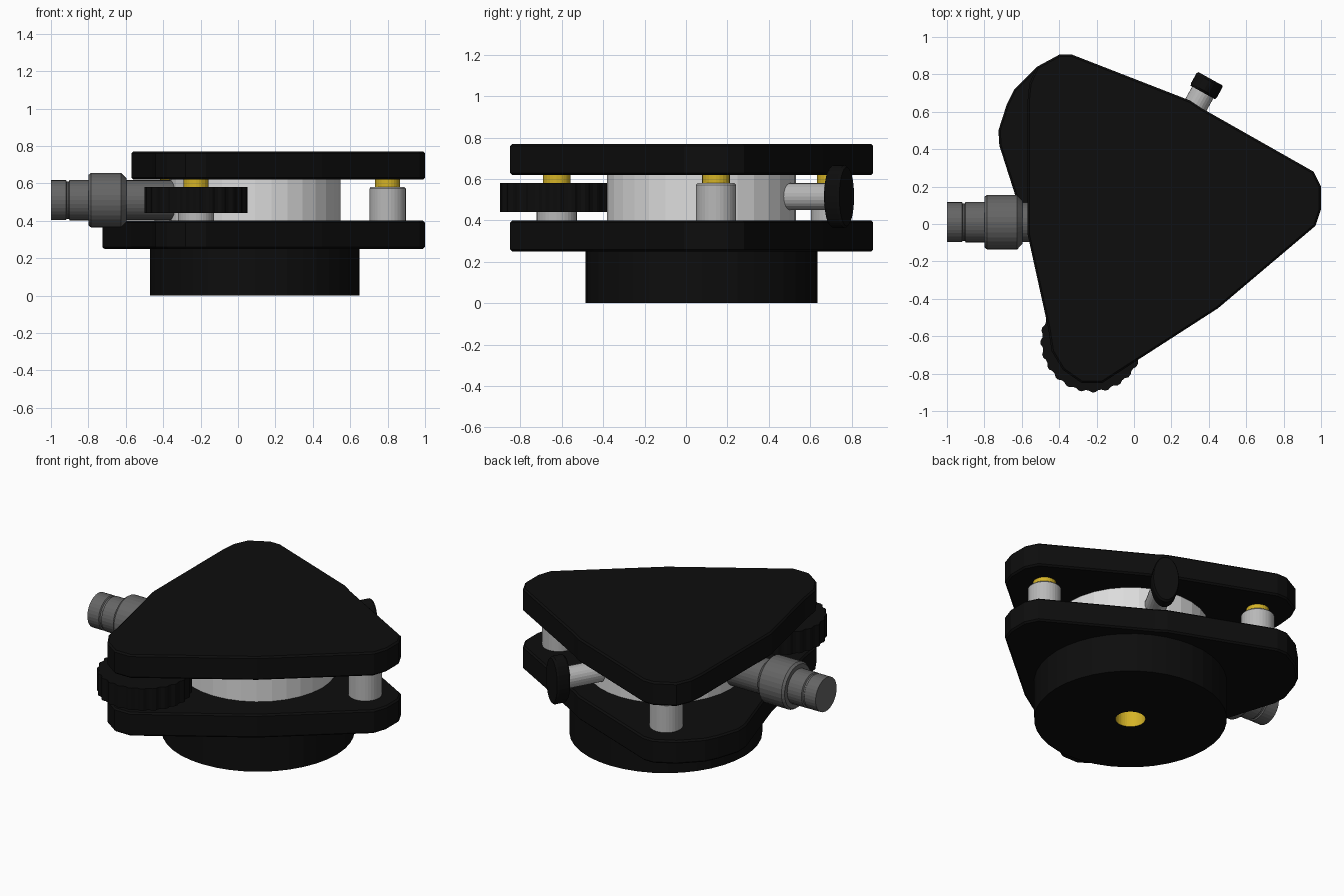
import bpy, math
from mathutils import Vector, Matrix

if "Cube" in bpy.data.objects:
    bpy.data.objects.remove(bpy.data.objects["Cube"])


def mat(name, r, g, b):
    m = bpy.data.materials.new(name)
    m.diffuse_color = (r, g, b, 1)
    m.use_nodes = True
    m.node_tree.nodes["Principled BSDF"].inputs["Base Color"].default_value = m.diffuse_color
    return m


BLACK = mat("black", 0.004, 0.004, 0.004)
SILVER = mat("silver", 0.72, 0.72, 0.72)
STEEL = mat("steel", 0.48, 0.48, 0.48)
GREY = mat("dark grey", 0.13, 0.13, 0.13)
BRASS = mat("brass", 0.66, 0.45, 0.02)


def make(name, verts, faces, *mats):
    me = bpy.data.meshes.new(name)
    me.from_pydata(verts, [], faces)
    for m in mats:
        me.materials.append(m)
    ob = bpy.data.objects.new(name, me)
    bpy.context.collection.objects.link(ob)
    return ob


def lathe(name, origin, axis, profile, n, *mats, squash=1.0, radius=None):
    """Revolve (distance, radius) points about an axis; closed with end caps."""
    rot = Vector(axis).to_track_quat('Z', 'Y').to_matrix()
    verts, faces = [], []
    for t, r in profile:
        for i in range(n):
            a = 2 * math.pi * i / n
            k = r * (radius(i) if radius else 1)
            verts.append(Vector(origin) + rot @ Vector((k * math.cos(a) * squash, k * math.sin(a), t)))
    for j in range(len(profile) - 1):
        for i in range(n):
            i2 = (i + 1) % n
            faces.append((j * n + i, j * n + i2, (j + 1) * n + i2, (j + 1) * n + i))
    faces.append(tuple(reversed(range(n))))
    faces.append(tuple((len(profile) - 1) * n + i for i in range(n)))
    return make(name, verts, faces, *mats)


def plate(name, outline, z0, z1):
    n = len(outline)
    verts = [(x, y, z0) for x, y in outline] + [(x, y, z1) for x, y in outline]
    faces = [(i, (i + 1) % n, n + (i + 1) % n, n + i) for i in range(n)]
    faces += [tuple(reversed(range(n))), tuple(range(n, 2 * n))]
    ob = make(name, verts, faces, BLACK)
    bv = ob.modifiers.new("edge", 'BEVEL')
    bv.width, bv.segments, bv.limit_method = 0.01, 1, 'ANGLE'
    bv.angle_limit = math.radians(60)
    return ob


CX, CY = 0.09, 0.075
UP = (0, 0, 1)

# Triangular plates: shared right and front corners, lower one bulges at back left
common = [(-0.57, -0.05), (-0.46, -0.55), (-0.44, -0.68), (-0.38, -0.78), (-0.28, -0.85),
          (-0.17, -0.85), (0.0, -0.74), (0.45, -0.45), (0.97, -0.01), (1.0, 0.08),
          (1.0, 0.2), (0.96, 0.28), (0.36, 0.62), (0.3, 0.66), (-0.33, 0.905), (-0.4, 0.905),
          (-0.52, 0.84)]
plate("top_plate", common + [(-0.56, 0.75), (-0.57, 0.65)], 0.62, 0.77)
plate("lower_plate", common + [(-0.64, 0.72), (-0.68, 0.64), (-0.725, 0.5), (-0.72, 0.42)], 0.25, 0.40)

# Round foot with a brass threaded socket underneath
foot = lathe("foot", (CX, CY, 0), UP,
             [(0.12, 0.087), (0, 0.087), (0, 0.56), (0.26, 0.56)], 40, BLACK, BRASS)
for p in foot.data.polygons:
    c = p.center
    if math.hypot(c.x - CX, c.y - CY) < 0.1 and c.z < 0.2:
        p.material_index = 1

# Central drum
lathe("drum", (CX, CY, 0), UP, [(0.39, 0.457), (0.63, 0.457)], 32, SILVER)

# Three levelling posts with brass screws
for name, x, y in (("right", 0.80, 0.145), ("front", -0.225, -0.625), ("back", -0.35, 0.70)):
    lathe(name + "_post", (x, y, 0), UP, [(0.39, 0.097), (0.572, 0.097), (0.58, 0.09)], 32, STEEL)
    lathe(name + "_screw", (x, y, 0), UP, [(0.57, 0.067), (0.63, 0.067)], 24, BRASS)

# Knurled levelling wheel on the front post
lathe("levelling_wheel", (-0.225, -0.625, 0), UP, [(0.44, 0.275), (0.58, 0.275)], 96, BLACK,
      radius=lambda i: 1.0 if i % 4 < 2 else 0.965)

# Eyepiece tube
lathe("eyepiece", (0, 0.01, 0.51), (-1, 0, 0),
      [(0.3, 0.107), (0.595, 0.107), (0.595, 0.115), (0.625, 0.146), (0.785, 0.146), (0.80, 0.135),
       (0.80, 0.108), (0.9, 0.108), (0.905, 0.1), (0.915, 0.1), (0.92, 0.107), (1.0, 0.107)], 32, GREY)

# Clamp lever: shaft and upright oval grip
axis = Vector((0.485, 0.875, 0)).normalized()
grip = Vector((0.388, 0.74, 0.515))
lathe("clamp_shaft", grip - axis * 0.27, axis, [(0, 0.065), (0.25, 0.065)], 24, STEEL)
ob = lathe("clamp_grip", (0, 0, 0), UP,
           [(-0.042, 0.142), (-0.03, 0.152), (0.03, 0.152), (0.042, 0.142)], 32, BLACK)
side = Vector((axis.y, -axis.x, 0))
m = Matrix((side * 0.52, Vector((0, 0, 1)), axis)).transposed().to_4x4()
ob.data.transform(Matrix.Translation(grip) @ m)
